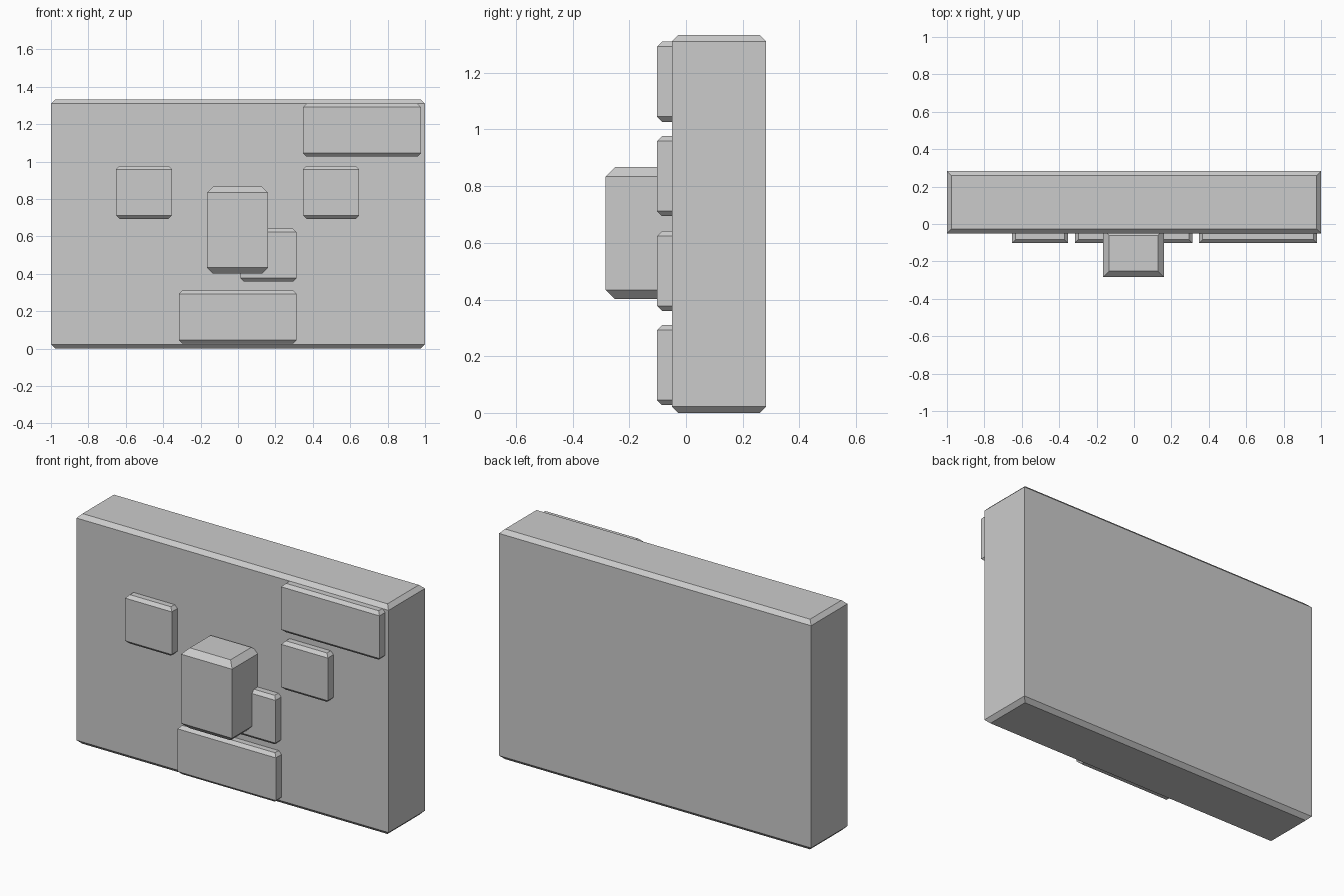
import bpy, bmesh

if "Cube" in bpy.data.objects:
    bpy.data.objects.remove(bpy.data.objects["Cube"])


def chamfered_block(name, x, y, z, c):
    """Box whose top and bottom rims are chamfered; vertical edges stay sharp."""
    bm = bmesh.new()
    rings = []
    for height, inset in ((z[0], c), (z[0] + c, 0), (z[1] - c, 0), (z[1], c)):
        x0, x1, y0, y1 = x[0] + inset, x[1] - inset, y[0] + inset, y[1] - inset
        rings.append([bm.verts.new((px, py, height))
                      for px, py in ((x0, y0), (x1, y0), (x1, y1), (x0, y1))])
    bm.faces.new(rings[0][::-1])
    bm.faces.new(rings[-1])
    for low, high in zip(rings, rings[1:]):
        for i in range(4):
            j = (i + 1) % 4
            bm.faces.new((low[i], low[j], high[j], high[i]))
    mesh = bpy.data.meshes.new(name)
    bm.to_mesh(mesh)
    bm.free()
    obj = bpy.data.objects.new(name, mesh)
    bpy.context.collection.objects.link(obj)
    return obj


# Main slab
chamfered_block("slab", (-1, 1), (-0.05, 0.283), (0, 1.333), 0.023)

# Large protruding block in the middle
chamfered_block("centre_block", (-0.166, 0.161), (-0.284, -0.028), (0.401, 0.867), 0.033)

# Shallow raised pads, all the same height: name, left x, width, bottom z
for name, left, width, bottom in (
        ("left_pad", -0.652, 0.299, 0.694),
        ("right_pad", 0.348, 0.299, 0.694),
        ("lower_pad", 0.013, 0.299, 0.359),
        ("bottom_wide_pad", -0.316, 0.63, 0.027),
        ("top_wide_pad", 0.348, 0.63, 1.027)):
    chamfered_block(name, (left, left + width), (-0.102, -0.02),
                    (bottom, bottom + 0.283), 0.018)
